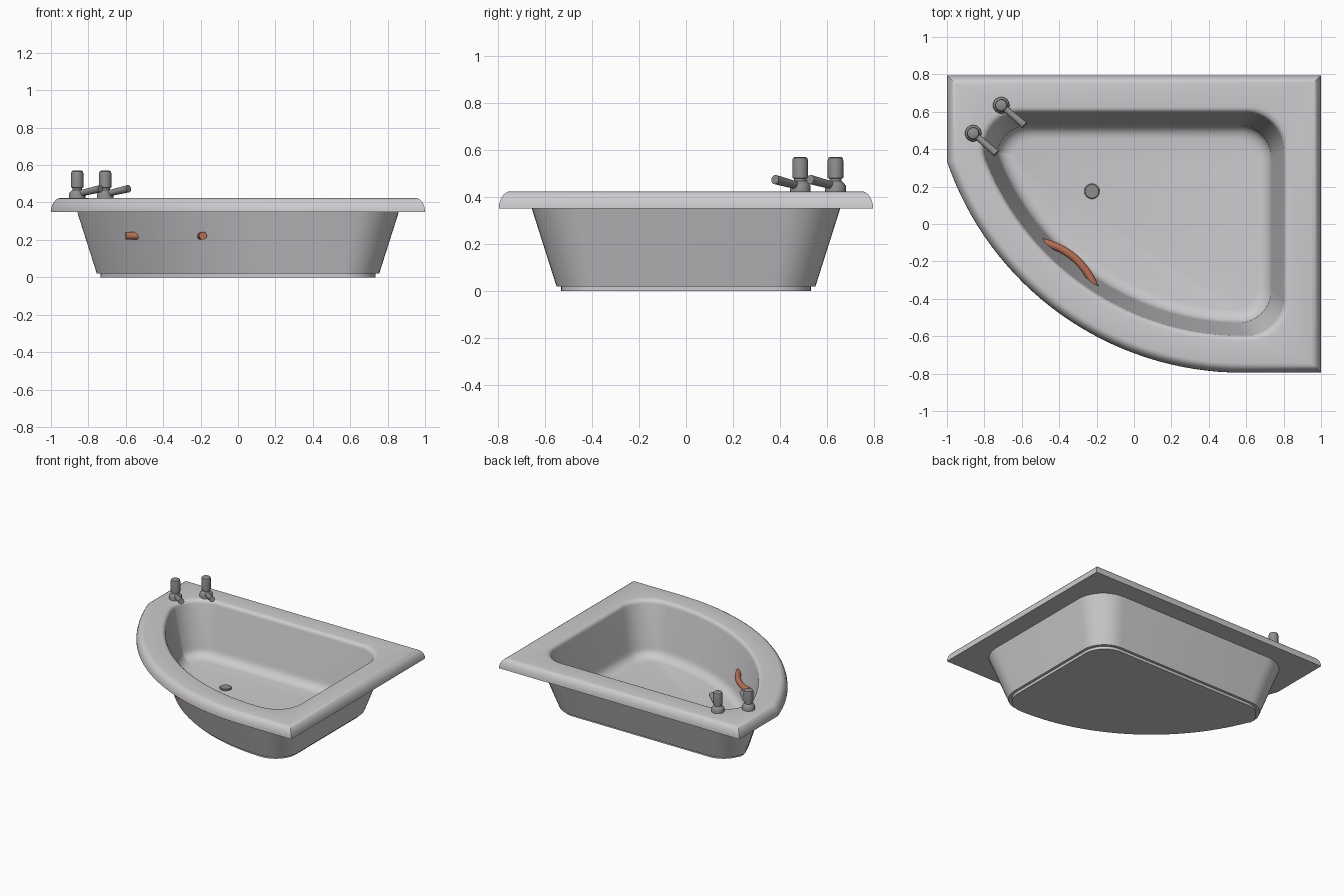
import bpy, bmesh, math
from mathutils import Vector, Matrix

if "Cube" in bpy.data.objects:
    bpy.data.objects.remove(bpy.data.objects["Cube"])


def material(name, rgb):
    m = bpy.data.materials.new(name)
    m.diffuse_color = (*rgb, 1)
    m.use_nodes = True
    m.node_tree.nodes["Principled BSDF"].inputs["Base Color"].default_value = m.diffuse_color
    return m


ENAMEL = material("white_enamel", (0.62, 0.60, 0.62))
CHROME = material("grey_metal", (0.27, 0.27, 0.27))
COPPER = material("copper", (0.46, 0.16, 0.09))

CX, CY, R = 0.58, 0.875, 1.67      # centre and radius of the curved front
X, Y = 1.0, 0.795


def outline(d, r):
    """Tub outline inset by d with corners rounded to r (constant point count)."""
    D = d + r
    x, y, rad = X - D, Y - D, R - D
    cy = CY - math.sqrt(rad ** 2 - (x + CX) ** 2)
    t0 = math.atan2(cy - CY, -x - CX) % math.tau
    q = math.pi / 2
    pts = []

    def fan(px, py, radius, a, b, n):
        for i in range(n + 1):
            t = a + (b - a) * i / n
            pts.append((px + radius * math.cos(t), py + radius * math.sin(t)))

    fan(x, y, r, 0, q, 10)                 # back right
    fan(-x, y, r, q, 2 * q, 10)            # back left
    fan(-x, cy, r, 2 * q, t0, 4)           # left end of the curve
    fan(CX, CY, R - d, t0, 3 * q, 32)      # curved front
    fan(x, -y, r, 3 * q, 4 * q, 10)        # front right
    return pts


def finish(name, bm, mat, angle=35):
    bmesh.ops.remove_doubles(bm, verts=bm.verts, dist=1e-5)
    bmesh.ops.recalc_face_normals(bm, faces=bm.faces)
    me = bpy.data.meshes.new(name)
    bm.to_mesh(me)
    bm.free()
    me.materials.append(mat)
    ob = bpy.data.objects.new(name, me)
    bpy.context.collection.objects.link(ob)
    bpy.ops.object.select_all(action='DESELECT')
    ob.select_set(True)
    bpy.context.view_layer.objects.active = ob
    bpy.ops.object.shade_smooth_by_angle(angle=math.radians(angle))
    return ob


def loft(bm, rings):
    """Skin closed rings of points and cap both ends."""
    loops = [[bm.verts.new(p) for p in ring] for ring in rings]
    n = len(loops[0])
    for a, b in zip(loops, loops[1:]):
        for i in range(n):
            j = (i + 1) % n
            bm.faces.new((a[i], a[j], b[j], b[i]))
    bm.faces.new(loops[0])
    bm.faces.new(loops[-1])


def lathe(bm, profile, centre, n=24):
    loft(bm, [[(centre[0] + r * math.cos(math.tau * i / n),
                centre[1] + r * math.sin(math.tau * i / n), z)
               for i in range(n)] for r, z in profile])


# Tub: plinth, outer wall, rim roll, lip, inner wall and floor as (inset, corner radius, z)
sections = [(0.265, 0.17, 0), (0.265, 0.17, 0.02), (0.245, 0.18, 0.02), (0.14, 0.22, 0.35)]
for i in range(7):                          # outer rounded edge of the rim
    a = math.pi / 2 * i / 6
    sections.append((0.05 * (1 - math.cos(a)), 0, 0.35 + 0.074 * math.sin(a)))
for i in range(6):                          # rounded lip into the basin
    a = math.pi / 2 * i / 5
    sections.append((0.17 + 0.03 * math.sin(a), 0.2, 0.394 + 0.03 * math.cos(a)))
for i in range(6):                          # wall running into the floor fillet
    a = math.pi / 2 * i / 5
    sections.append((0.265 + 0.075 * (1 - math.cos(a)), 0.18 - 0.01 * i,
                     0.11 - 0.075 * math.sin(a)))
bm = bmesh.new()
loft(bm, [[(x, y, z) for x, y in outline(d, r)] for d, r, z in sections])
finish("bathtub", bm, ENAMEL)

# Drain plug
bm = bmesh.new()
lathe(bm, [(0.041, 0.03), (0.041, 0.043), (0.036, 0.047)], (-0.225, 0.175))
finish("drain", bm, CHROME)

# Taps: body, knob and sloping spout
for k, (tx, ty) in enumerate([(-0.86, 0.485), (-0.71, 0.635)]):
    bm = bmesh.new()
    lathe(bm, [(0.044, 0.415), (0.044, 0.447), (0.039, 0.455), (0.026, 0.468), (0.026, 0.478),
               (0.033, 0.48), (0.033, 0.555), (0.03, 0.566), (0.023, 0.57)], (tx, ty))
    a, b = Vector((tx, ty, 0.445)), Vector((tx + 0.125, ty - 0.107, 0.474))
    rot = (b - a).to_track_quat('Z', 'Y').to_matrix().to_4x4()
    bmesh.ops.create_cone(bm, cap_ends=True, segments=20, radius1=0.016, radius2=0.02,
                          depth=(b - a).length,
                          matrix=Matrix.Translation((a + b) / 2) @ rot)
    finish(f"tap_{k + 1}", bm, CHROME)

# Grab handle: bowed bar whose ends pass through the curved wall
mid, tan, nor = Vector((-0.36, -0.225, 0.222)), Vector((0.765, -0.644, 0)), Vector((0.644, 0.765, 0))
rad, end = 0.38, math.asin(0.27 / 0.38)
rings = []
for i in range(25):
    t = -end + 2 * end * i / 24
    out = tan * math.sin(t) + nor * math.cos(t)
    c = mid + nor * (0.06 - rad) + out * rad
    rings.append([c + out * 0.021 * math.cos(math.tau * j / 16)
                  + Vector((0, 0, 0.021 * math.sin(math.tau * j / 16))) for j in range(16)])
bm = bmesh.new()
loft(bm, rings)
finish("grab_handle", bm, COPPER)
